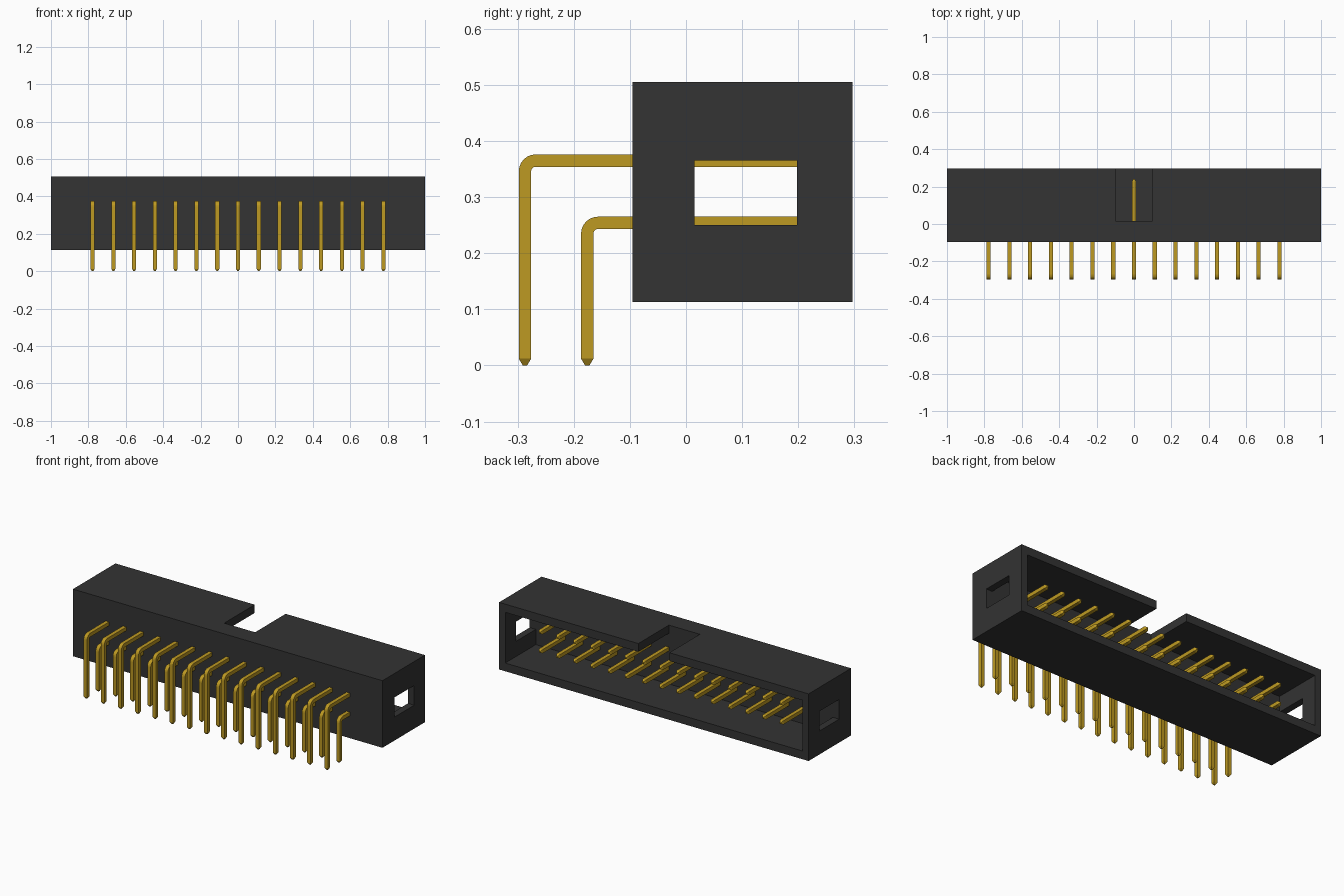
import bpy, bmesh
from math import sin, cos, pi
from mathutils import Vector

if "Cube" in bpy.data.objects:
    bpy.data.objects.remove(bpy.data.objects["Cube"])


def material(name, rgb):
    m = bpy.data.materials.new(name)
    m.use_nodes = True
    m.diffuse_color = (*rgb, 1)
    m.node_tree.nodes["Principled BSDF"].inputs["Base Color"].default_value = (*rgb, 1)
    return m


BLACK = material("black plastic", (0.033, 0.033, 0.033))
GOLD = material("gold metal", (0.51, 0.32, 0.016))


def add_object(name, bm, mat):
    bmesh.ops.recalc_face_normals(bm, faces=bm.faces)
    mesh = bpy.data.meshes.new(name)
    bm.to_mesh(mesh)
    bm.free()
    mesh.materials.append(mat)
    obj = bpy.data.objects.new(name, mesh)
    bpy.context.collection.objects.link(obj)
    return obj


def box(name, lo, hi):
    lo, hi = Vector(lo), Vector(hi)
    bm = bmesh.new()
    bmesh.ops.create_cube(bm, size=1)
    bmesh.ops.scale(bm, vec=hi - lo, verts=bm.verts)
    bmesh.ops.translate(bm, vec=(lo + hi) / 2, verts=bm.verts)
    return add_object(name, bm, BLACK)


# Shroud, open at the back, with key notch in the top and windows in the ends
FLOOR = 0.015
WALL = 0.048
shroud = box("shroud", (-1, -0.095, 0.113), (1, 0.297, 0.505))
cutters = [
    box("cavity_cutter", (-0.96, FLOOR, 0.113 + WALL), (0.96, 0.5, 0.505 - WALL)),
    box("notch_cutter", (-0.1, FLOOR, 0.4), (0.1, 0.5, 0.6)),
    box("window_cutter", (-1.2, FLOOR, 0.25), (1.2, 0.198, 0.365)),
]
for cutter in cutters:
    mod = shroud.modifiers.new(cutter.name, "BOOLEAN")
    mod.operation = "DIFFERENCE"
    mod.solver = "EXACT"
    mod.object = cutter
bpy.context.view_layer.update()
cut_mesh = bpy.data.meshes.new_from_object(
    shroud.evaluated_get(bpy.context.evaluated_depsgraph_get()))
shroud.modifiers.clear()
shroud.data = cut_mesh
for cutter in cutters:
    bpy.data.objects.remove(cutter)

# Bent square pins with tapered ends, repeated along the shroud
PITCH = 0.1111
COUNT = 15
HALF = 0.011
BEND = 0.019
TAPER = 0.012
STEPS = 6


def pin_row(name, leg_y, arm_z):
    # Each section: y, z, angle of its outward direction, half width
    up = pi / 2
    sections = [(0.24, arm_z, up, HALF * 0.35), (0.24 - TAPER, arm_z, up, HALF)]
    for i in range(STEPS + 1):
        a = up + up * i / STEPS
        sections.append((leg_y + BEND + BEND * cos(a),
                         arm_z - BEND + BEND * sin(a), a, HALF))
    sections += [(leg_y, TAPER, pi, HALF), (leg_y, 0, pi, HALF * 0.35)]

    bm = bmesh.new()
    rings = []
    for y, z, a, h in sections:
        rings.append([bm.verts.new((sx * h, y + so * h * cos(a), z + so * h * sin(a)))
                      for sx, so in ((-1, -1), (1, -1), (1, 1), (-1, 1))])
    for r, s in zip(rings, rings[1:]):
        for k in range(4):
            n = (k + 1) % 4
            bm.faces.new((r[k], r[n], s[n], s[k]))
    bm.faces.new(rings[0])
    bm.faces.new(rings[-1])
    obj = add_object(name, bm, GOLD)
    obj.location.x = -PITCH * (COUNT - 1) / 2
    array = obj.modifiers.new("repeat", "ARRAY")
    array.count = COUNT
    array.use_relative_offset = False
    array.use_constant_offset = True
    array.constant_offset_displace = (PITCH, 0, 0)


pin_row("upper_pins", -0.287, 0.365)
pin_row("lower_pins", -0.176, 0.254)
